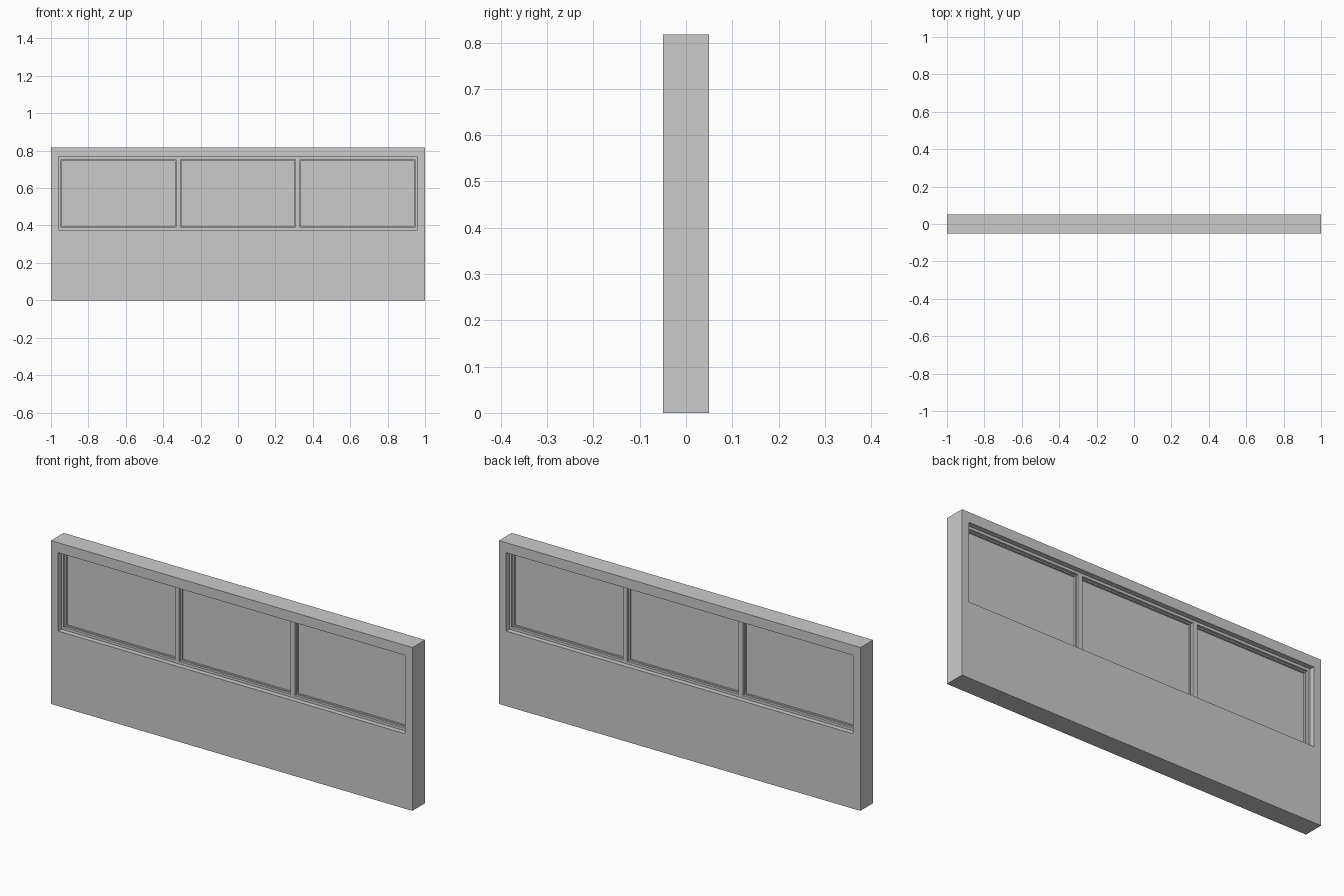
import bpy, bmesh

if "Cube" in bpy.data.objects:
    bpy.data.objects.remove(bpy.data.objects["Cube"])

W, H, D = 2.0, 0.817, 0.1            # wall size
X, Z0, Z1 = 0.96, 0.375, 0.767       # window opening


def link(name, bm):
    bmesh.ops.recalc_face_normals(bm, faces=bm.faces)
    me = bpy.data.meshes.new(name)
    bm.to_mesh(me)
    bm.free()
    ob = bpy.data.objects.new(name, me)
    bpy.context.collection.objects.link(ob)
    return ob


def ring(name, outer, inner, depth):
    """Rectangular frame between two (x0, x1, z0, z1) rectangles."""
    bm = bmesh.new()
    loops = []
    for x0, x1, z0, z1 in (outer, inner):
        for y in (-depth / 2, depth / 2):
            loops.append([bm.verts.new((x, y, z)) for x, z in
                          ((x0, z0), (x1, z0), (x1, z1), (x0, z1))])
    of, ob, nf, nb = loops
    for a, b in ((of, ob), (ob, nb), (nb, nf), (nf, of)):
        for i in range(4):
            j = (i + 1) % 4
            bm.faces.new((a[i], a[j], b[j], b[i]))
    return link(name, bm)


def box(name, x0, x1, z0, z1, depth):
    bm = bmesh.new()
    bmesh.ops.create_cube(bm, size=1)
    bmesh.ops.scale(bm, verts=bm.verts, vec=(x1 - x0, depth, z1 - z0))
    bmesh.ops.translate(bm, verts=bm.verts,
                        vec=((x0 + x1) / 2, 0, (z0 + z1) / 2))
    return link(name, bm)


def inset(r, t):
    return (r[0] + t, r[1] - t, r[2] + t, r[3] - t)


# Wall with its long window opening
opening = (-X, X, Z0, Z1)
ring("wall", (-W / 2, W / 2, 0, H), opening, D)

# Outer window frame, recessed from both wall faces
T = 0.013
frame_in = inset(opening, T)
ring("window_frame", opening, frame_in, 0.05)

# Two mullions dividing the window into three
M, MX = 0.024, 0.32
for s in (-1, 1):
    box("mullion", s * MX - M / 2, s * MX + M / 2, frame_in[2], frame_in[3], 0.05)

# Glazing bead and glass in each bay
edges = (frame_in[0], -MX - M / 2, -MX + M / 2, MX - M / 2, MX + M / 2, frame_in[1])
for i in range(0, 6, 2):
    bay = (edges[i], edges[i + 1], frame_in[2], frame_in[3])
    pane = inset(bay, 0.006)
    ring("glazing_bead", bay, pane, 0.026)
    box("glass", *pane, 0.008)
